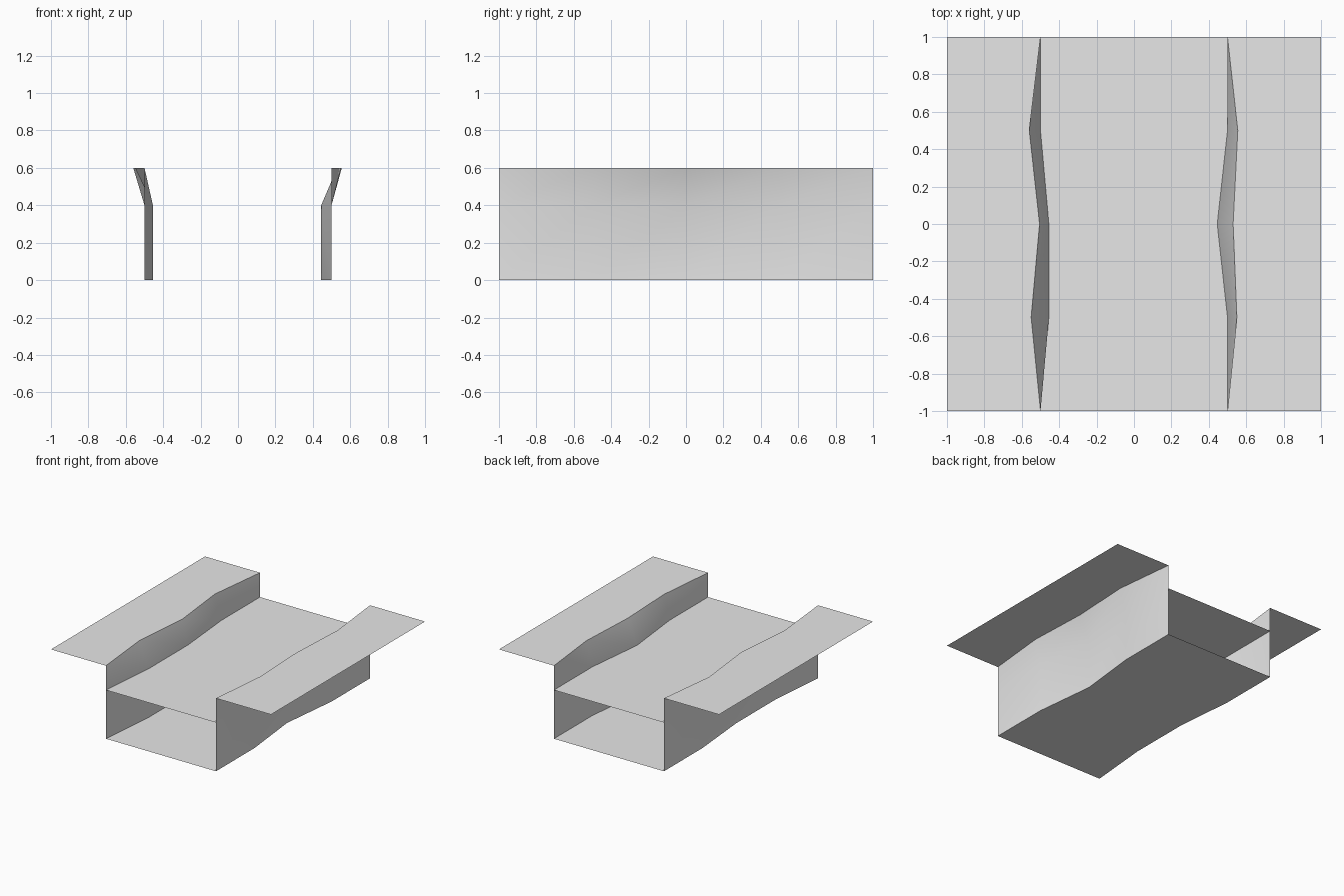
import bpy
import math

cube = bpy.data.objects.get("Cube")
if cube:
    bpy.data.objects.remove(cube, do_unlink=True)

BED_Z, WATER_Z, BANK_Z = 0.0, 0.4, 0.6
STATIONS = [-1, -0.5, 0, 0.5, 1]

# Winding shorelines: x at each station along the channel
right_foot = [0.5, 0.5, 0.445, 0.5, 0.5]
right_rim = [0.5, 0.55, 0.53, 0.555, 0.5]
left_foot = [-0.5, -0.455, -0.455, -0.5, -0.5]
left_rim = [-0.5, -0.55, -0.505, -0.56, -0.5]

grey = bpy.data.materials.new("plain grey")
grey.use_nodes = True
grey.diffuse_color = (0.8, 0.8, 0.8, 1)
grey.node_tree.nodes["Principled BSDF"].inputs["Base Color"].default_value = (0.8, 0.8, 0.8, 1)


def line(xs, z):
    return [(x, y, z) for x, y in zip(xs, STATIONS)]


def loft(name, lines, smooth=False):
    """Skin a sheet across lengthwise lines, ordered from -x to +x."""
    n = len(STATIONS)
    verts = [p for row in lines for p in row]
    faces = []
    for r in range(len(lines) - 1):
        for i in range(n - 1):
            a, b = r * n + i, (r + 1) * n + i
            faces.append((a, b, b + 1, a + 1))
    mesh = bpy.data.meshes.new(name)
    mesh.from_pydata(verts, [], faces)
    mesh.materials.append(grey)
    obj = bpy.data.objects.new(name, mesh)
    bpy.context.collection.objects.link(obj)
    if smooth:
        bpy.ops.object.select_all(action="DESELECT")
        obj.select_set(True)
        bpy.context.view_layer.objects.active = obj
        bpy.ops.object.shade_smooth_by_angle(angle=math.radians(40))
    return obj


# Flat banks on either side
edge = [1] * len(STATIONS)
loft("left_bank", [line(right_rim, BANK_Z), line(edge, BANK_Z)])
loft("right_bank", [line([-x for x in edge], BANK_Z), line(left_rim, BANK_Z)])

# Channel walls: upright below the water line, flaring out above it
loft("left_wall", [line(right_foot, BED_Z), line(right_foot, WATER_Z),
                   line(right_rim, BANK_Z)], smooth=True)
loft("right_wall", [line(left_rim, BANK_Z), line(left_foot, WATER_Z),
                    line(left_foot, BED_Z)], smooth=True)

# Water surface and channel bed
loft("water", [line(left_foot, WATER_Z), line(right_foot, WATER_Z)])
loft("bed", [line(left_foot, BED_Z), line(right_foot, BED_Z)])
